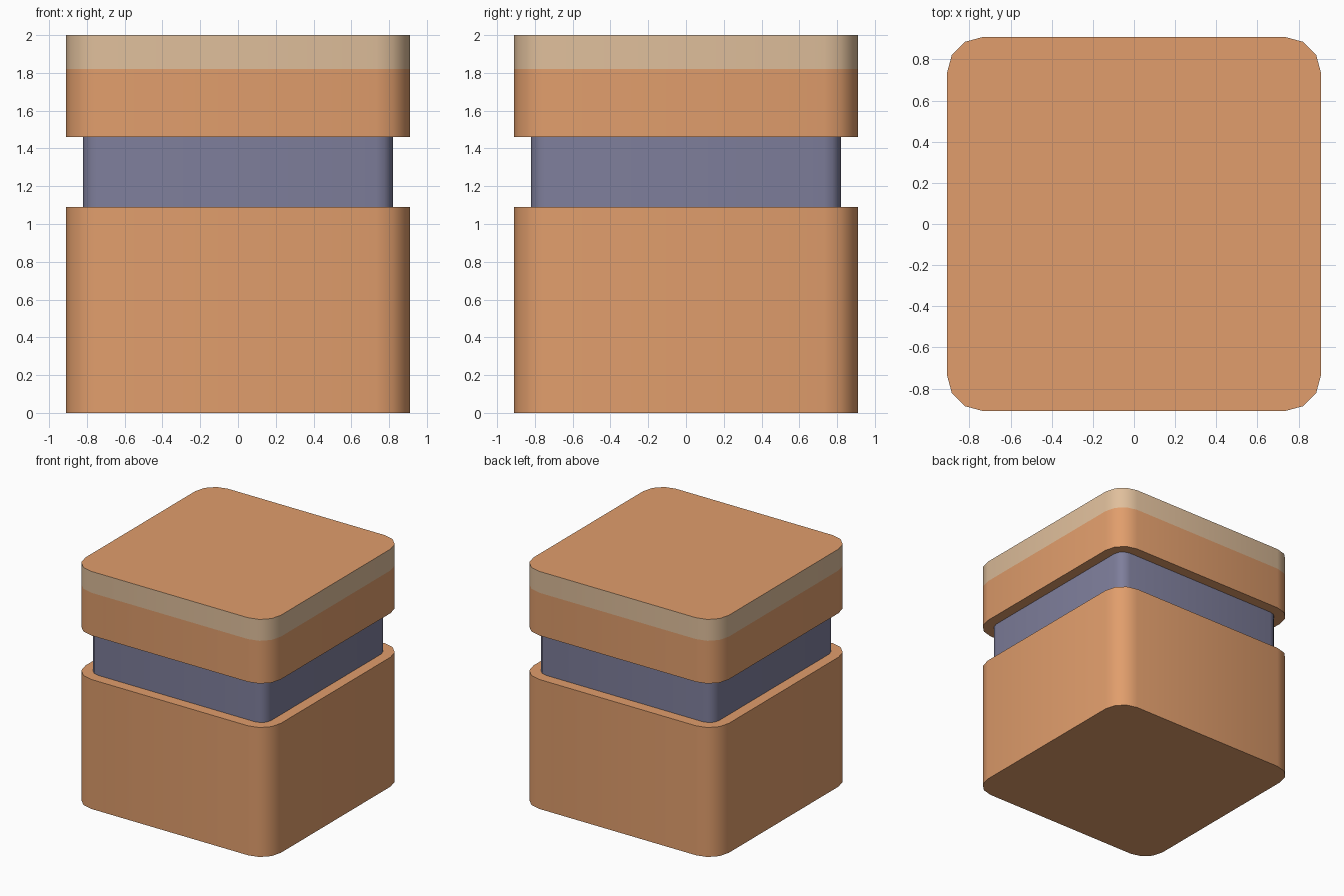
import bpy, bmesh
from math import cos, sin, pi, radians

if "Cube" in bpy.data.objects:
    bpy.data.objects.remove(bpy.data.objects["Cube"])


def material(name, color):
    m = bpy.data.materials.new(name)
    m.diffuse_color = (*color, 1)
    m.use_nodes = True
    m.node_tree.nodes["Principled BSDF"].inputs["Base Color"].default_value = m.diffuse_color
    return m


def outline(half, radius, steps=3):
    """Rounded square, three facets per corner."""
    c = half - radius
    points = []
    for q, (sx, sy) in enumerate([(1, 1), (-1, 1), (-1, -1), (1, -1)]):
        for i in range(steps + 1):
            a = (q + i / steps) * pi / 2
            points.append((sx * c + radius * cos(a), sy * c + radius * sin(a)))
    return points


def rounded_block(name, half, radius, levels, mats, wall_mats):
    """Stack the outline at each level, wall between levels, cap both ends."""
    bm = bmesh.new()
    rings = [[bm.verts.new((x, y, z)) for x, y in outline(half, radius)]
             for z in levels]
    n = len(rings[0])
    for k, (low, high) in enumerate(zip(rings, rings[1:])):
        for i in range(n):
            j = (i + 1) % n
            f = bm.faces.new((low[i], low[j], high[j], high[i]))
            f.material_index = wall_mats[k]
    bm.faces.new(rings[0][::-1])
    bm.faces.new(rings[-1])
    mesh = bpy.data.meshes.new(name)
    bm.to_mesh(mesh)
    bm.free()
    for m in mats:
        mesh.materials.append(m)
    obj = bpy.data.objects.new(name, mesh)
    bpy.context.collection.objects.link(obj)
    bpy.ops.object.select_all(action='DESELECT')
    obj.select_set(True)
    bpy.context.view_layer.objects.active = obj
    bpy.ops.object.shade_smooth_by_angle(angle=radians(40))
    return obj


orange = material("orange", (0.75, 0.34, 0.15))
cream = material("cream", (0.74, 0.52, 0.33))
slate = material("slate", (0.21, 0.21, 0.33))

# Lower body
rounded_block("body", 0.91, 0.18, [0, 1.09], [orange], [0])
# Recessed neck
rounded_block("neck", 0.82, 0.09, [1.09, 1.46], [slate], [0])
# Lid with a pale band around its upper edge
rounded_block("lid", 0.91, 0.18, [1.46, 1.82, 2.0], [orange, cream], [0, 1])
